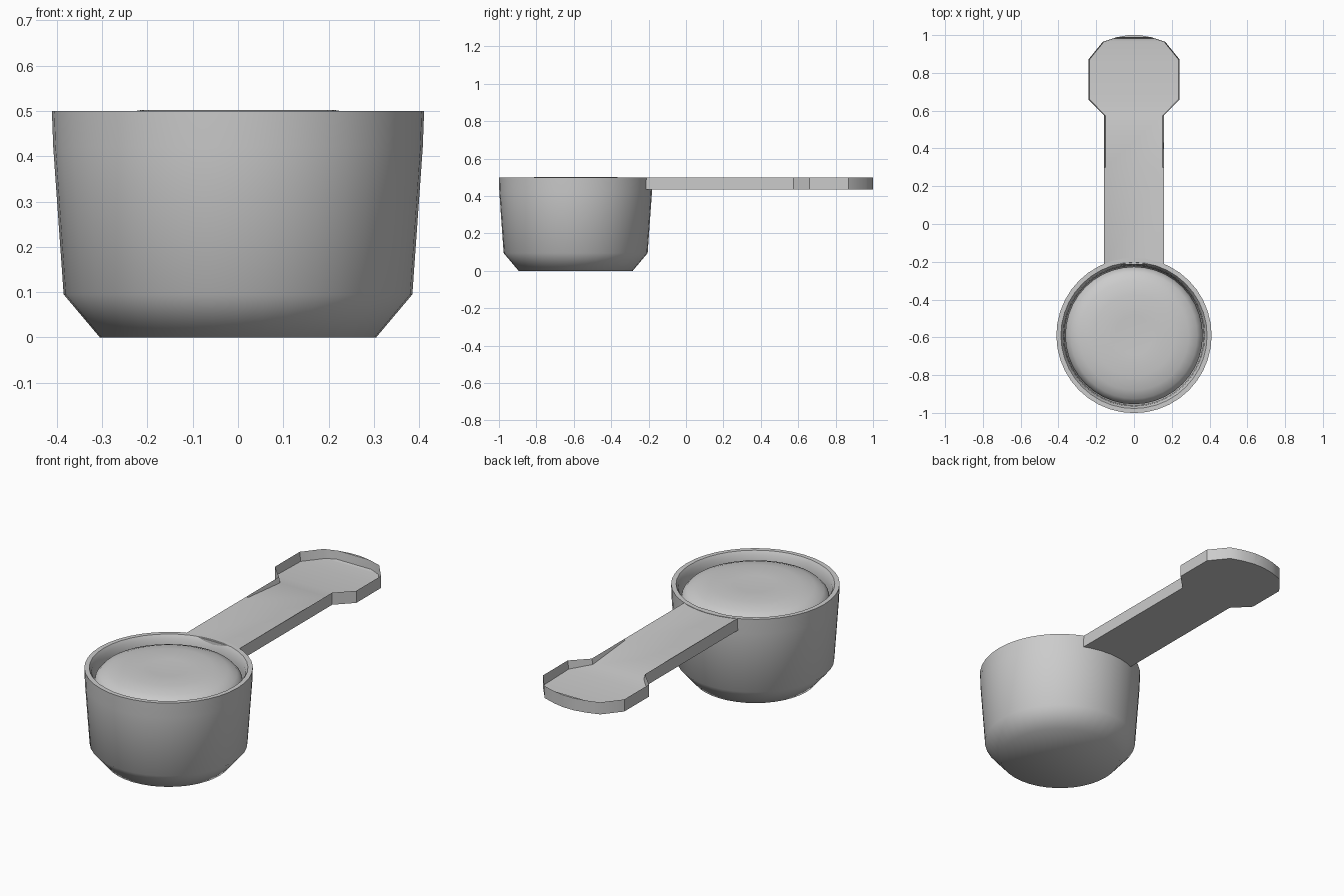
import bpy, bmesh, math

if "Cube" in bpy.data.objects:
    bpy.data.objects.remove(bpy.data.objects["Cube"])

CY = -0.59  # centre of the bowl along y


def finish(bm, name, angle):
    bmesh.ops.recalc_face_normals(bm, faces=bm.faces)
    me = bpy.data.meshes.new(name)
    bm.to_mesh(me)
    bm.free()
    ob = bpy.data.objects.new(name, me)
    bpy.context.collection.objects.link(ob)
    bpy.ops.object.select_all(action='DESELECT')
    ob.select_set(True)
    bpy.context.view_layer.objects.active = ob
    bpy.ops.object.shade_smooth_by_angle(angle=math.radians(angle))
    return ob


def lathe(name, profile, segs=40, angle=40):
    """Revolve (radius, z) points that begin and end on the axis."""
    bm = bmesh.new()
    verts = [bm.verts.new((r, CY, z)) for r, z in profile]
    edges = [bm.edges.new(p) for p in zip(verts, verts[1:])]
    bmesh.ops.spin(bm, geom=verts + edges, cent=(0, CY, 0), axis=(0, 0, 1),
                   angle=2 * math.pi, steps=segs, use_merge=True)
    bmesh.ops.remove_doubles(bm, verts=bm.verts, dist=1e-4)
    return finish(bm, name, angle)


# Bowl: outer wall, rounded lip, inner wall
lathe("bowl", [(0, 0), (0.305, 0), (0.385, 0.095), (0.408, 0.42), (0.411, 0.5),
               (0.387, 0.5), (0.375, 0.48), (0.37, 0.44), (0.355, 0.12),
               (0.29, 0.04), (0, 0.04)], angle=50)

# Domed contents filling the bowl
lathe("contents", [(0, 0.05), (0.28, 0.05), (0.345, 0.13), (0.364, 0.42),
                   (0.357, 0.446), (0.335, 0.47), (0.29, 0.488),
                   (0.215, 0.502), (0.1, 0.5), (0, 0.496)], angle=50)

# Handle: stations of (y, half width, height of the recessed top)
stations = [(-0.215, 0.158, 0.498), (0.30, 0.158, 0.495), (0.575, 0.158, 0.47),
            (0.66, 0.242, 0.455), (0.87, 0.242, 0.45), (0.965, 0.165, 0.45),
            (0.983, 0.11, 0.455), (0.988, 0.095, 0.5), (1.0, 0.03, 0.5)]
bm = bmesh.new()
loops = []
for y, w, top in stations:
    section = [(-w, 0.435), (-w, 0.5), (-w + 0.006, top),
               (w - 0.006, top), (w, 0.5), (w, 0.435)]
    loops.append([bm.verts.new((x, y, z)) for x, z in section])
for a, b in zip(loops, loops[1:]):
    for i in range(6):
        j = (i + 1) % 6
        bm.faces.new((a[i], a[j], b[j], b[i]))
bm.faces.new(loops[0])
bm.faces.new(loops[-1])
finish(bm, "handle", 35)
